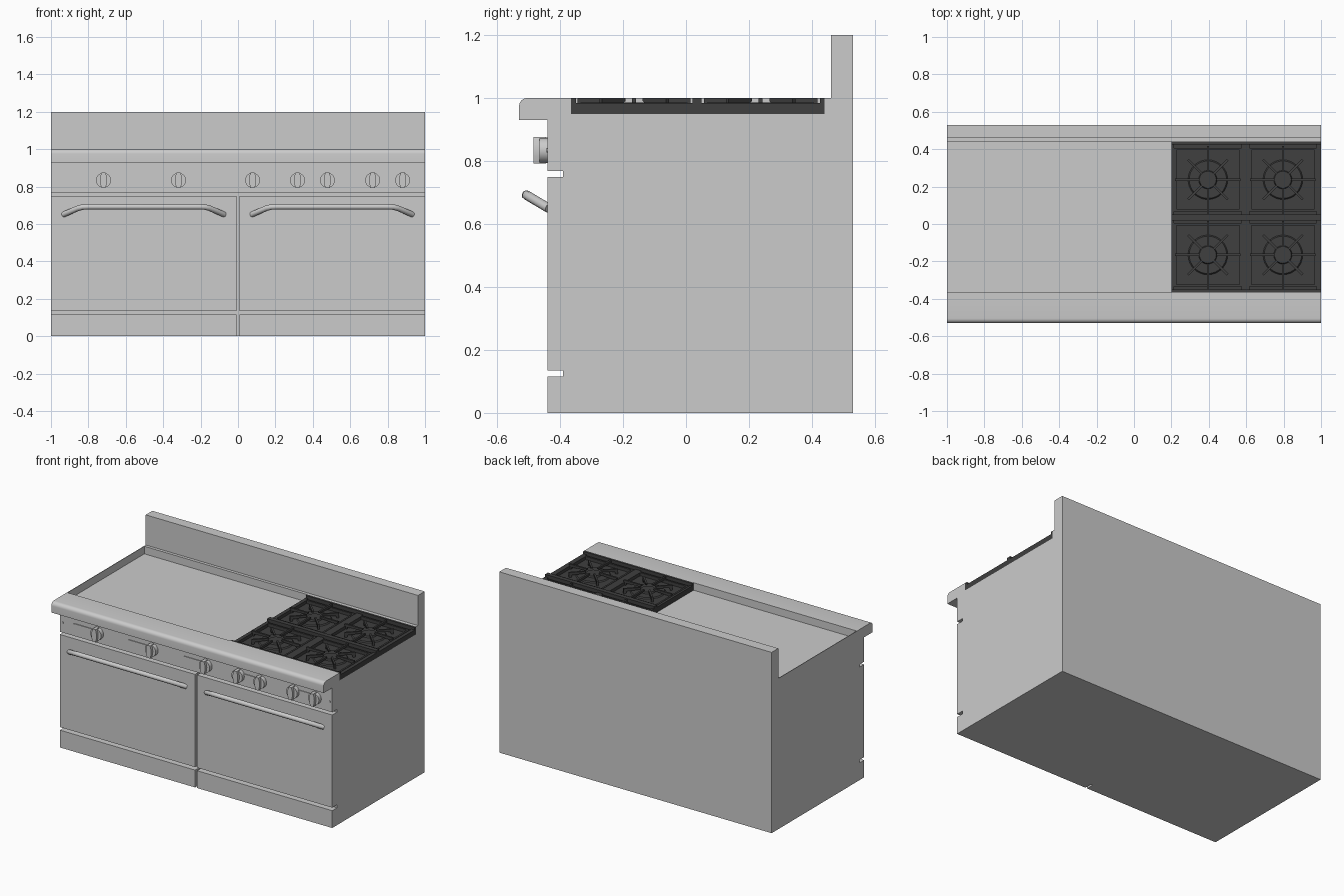
import bpy, bmesh
from math import sin, cos, pi
from mathutils import Matrix, Vector

if "Cube" in bpy.data.objects:
    bpy.data.objects.remove(bpy.data.objects["Cube"])

black = bpy.data.materials.new("cast_iron")
black.diffuse_color = (0.05, 0.05, 0.05, 1)
black.use_nodes = True
black.node_tree.nodes["Principled BSDF"].inputs["Base Color"].default_value = black.diffuse_color


def finish(name, bm, mat=None, smooth=False):
    bmesh.ops.recalc_face_normals(bm, faces=bm.faces)
    me = bpy.data.meshes.new(name)
    bm.to_mesh(me)
    bm.free()
    ob = bpy.data.objects.new(name, me)
    bpy.context.collection.objects.link(ob)
    if mat:
        me.materials.append(mat)
    if smooth:
        bpy.ops.object.select_all(action='DESELECT')
        ob.select_set(True)
        bpy.context.view_layer.objects.active = ob
        bpy.ops.object.shade_smooth_by_angle(angle=0.6)
    return ob


def add_prism(bm, pts, lo, hi, axis, matrix=Matrix()):
    """Extrude a profile along x (points are y,z) or y (points are x,z)."""
    place = (lambda p, t: (t, *p)) if axis == 'x' else (lambda p, t: (p[0], t, p[1]))
    ends = [[bm.verts.new(matrix @ Vector(place(p, t))) for p in pts] for t in (lo, hi)]
    n = len(pts)
    for e in ends:
        bm.faces.new(e)
    for i in range(n):
        j = (i + 1) % n
        bm.faces.new((ends[0][i], ends[0][j], ends[1][j], ends[1][i]))


def add_box(bm, x0, x1, y0, y1, z0, z1):
    add_prism(bm, [(y0, z0), (y1, z0), (y1, z1), (y0, z1)], x0, x1, 'x')


def box(name, *dims, mat=None):
    bm = bmesh.new()
    add_box(bm, *dims)
    return finish(name, bm, mat)


def prism(name, pts, lo, hi, axis, smooth=False):
    bm = bmesh.new()
    add_prism(bm, pts, lo, hi, axis)
    return finish(name, bm, None, smooth)


def arc(cx, cz, r, a0, a1, n):
    return [(cx + r * cos(a0 + (a1 - a0) * i / n), cz + r * sin(a0 + (a1 - a0) * i / n))
            for i in range(n + 1)]


def add_disc(bm, x, y, z0, r0, z1, r1, n=32):
    m = Matrix.Translation((x, y, (z0 + z1) / 2))
    bmesh.ops.create_cone(bm, cap_ends=True, segments=n, radius1=r0, radius2=r1,
                          depth=z1 - z0, matrix=m)


# Cabinet with sunken cooktop and backsplash
prism("cabinet", [(-0.39, 0), (0.53, 0), (0.53, 1.2), (0.46, 1.2), (0.46, 1.0),
                  (0.44, 1.0), (0.44, 0.95), (-0.365, 0.95), (-0.365, 1.0), (-0.39, 1.0)],
      -1, 1, 'x')
box("griddle_side_wall", -1, -0.996, -0.365, 0.44, 0.95, 1.0)

# Rounded front ledge
prism("front_ledge", [(-0.39, 0.93), (-0.39, 1.0)] + arc(-0.505, 0.975, 0.025, pi / 2, pi, 6)
      + [(-0.53, 0.93)], -1, 1, 'x', True)

# Control panel, doors and kick plates
box("control_panel", -1, 1, -0.44, -0.39, 0.768, 0.93)
for side, x0, x1 in (("left", -1, -0.007), ("right", 0.007, 1)):
    box(side + "_door", x0, x1, -0.44, -0.39, 0.135, 0.75)
    box(side + "_kick_plate", x0, x1, -0.44, -0.39, 0, 0.115)

    # Bent tube handle
    c = (x0 + x1) / 2
    half = [(0.43, -0.435, 0.65), (0.415, -0.448, 0.657), (0.35, -0.495, 0.685),
            (0.325, -0.505, 0.691), (0.295, -0.507, 0.692)]
    path = [(c - p[0], p[1], p[2]) for p in half] + [(c + p[0], p[1], p[2]) for p in half[::-1]]
    cu = bpy.data.curves.new(side + "_handle", 'CURVE')
    cu.dimensions = '3D'
    cu.bevel_depth = 0.015
    cu.bevel_resolution = 3
    cu.use_fill_caps = True
    sp = cu.splines.new('POLY')
    sp.points.add(len(path) - 1)
    for pt, co in zip(sp.points, path):
        pt.co = (*co, 1)
    sp.use_smooth = True
    bpy.context.collection.objects.link(bpy.data.objects.new(side + "_handle", cu))

# Dial plates behind the knobs
KZ = 0.834
for i, (x0, x1) in enumerate([(-0.887, -0.719), (-0.487, -0.318), (-0.087, 0.078),
                              (0.318, 0.478), (0.72, 0.88)]):
    pts = arc(x0, KZ, 0.018, pi / 2, 1.5 * pi, 10) + arc(x1, KZ, 0.018, -pi / 2, pi / 2, 10)
    prism(f"dial_plate_{i + 1}", pts, -0.445, -0.44, 'y', True)

# Knobs: round base plus a bulged grip
for i, x in enumerate((-0.719, -0.318, 0.078, 0.318, 0.478, 0.72, 0.88)):
    bm = bmesh.new()
    add_prism(bm, arc(x, KZ, 0.04, 0, 2 * pi * 27 / 28, 27), -0.466, -0.44, 'y')
    side = [(0.011, -0.042), (0.017, -0.02), (0.019, 0), (0.017, 0.02), (0.011, 0.042)]
    grip = [(x + a, KZ + b) for a, b in side] + [(x - a, KZ + b) for a, b in side[::-1]]
    add_prism(bm, grip, -0.484, -0.445, 'y')
    finish(f"knob_{i + 1}", bm, None, True)

# Panel screws
for name, x in (("left_screw", -0.98), ("right_screw", 0.98)):
    prism(name, arc(x, KZ, 0.007, 0, 2 * pi * 11 / 12, 11), -0.443, -0.44, 'y', True)

# Burner tray with rims and dividers
bm = bmesh.new()
add_box(bm, 0.2, 1.0, -0.365, 0.44, 0.95, 0.965)
for y0, y1 in ((-0.365, -0.35), (0.02, 0.05), (0.425, 0.44)):
    add_box(bm, 0.2, 1.0, y0, y1, 0.965, 1.0)
for x0, x1 in ((0.2, 0.215), (0.575, 0.617), (0.977, 1.0)):
    for y0, y1 in ((-0.35, 0.02), (0.05, 0.425)):
        add_box(bm, x0, x1, y0, y1, 0.965, 0.984)
finish("burner_tray", bm, black)

# Burners and star-shaped grates
for i, (cx, cy) in enumerate([(x, y) for y in (-0.165, 0.237) for x in (0.395, 0.796)]):
    bm = bmesh.new()
    add_disc(bm, cx, cy, 0.964, 0.107, 0.972, 0.1)
    add_disc(bm, cx, cy, 0.97, 0.05, 0.982, 0.045)
    finish(f"burner_{i + 1}", bm, black, True)

    bm = bmesh.new()
    X, Y, w = 0.18, 0.17, 0.012
    for s in (-1, 1):
        xs, ys = sorted((cx + s * X, cx + s * (X - w))), sorted((cy + s * Y, cy + s * (Y - w)))
        add_box(bm, *xs, cy - Y, cy + Y, 0.965, 0.986)
        add_box(bm, cx - X, cx + X, *ys, 0.965, 0.986)
    for k in range(8):
        r = 0.15 if k % 2 else (0.175 if k % 4 == 0 else 0.18)
        m = Matrix.Translation((cx, cy, 0)) @ Matrix.Rotation(k * pi / 4, 4, 'Z')
        blade = [(0.045, 0.99), (0.055, 0.985), (r - 0.02, 0.98), (r - 0.015, 0.965),
                 (r, 0.965), (r, 0.998), (0.045, 0.998)]
        add_prism(bm, blade, -0.006, 0.006, 'y', m)
    finish(f"grate_{i + 1}", bm, black)
